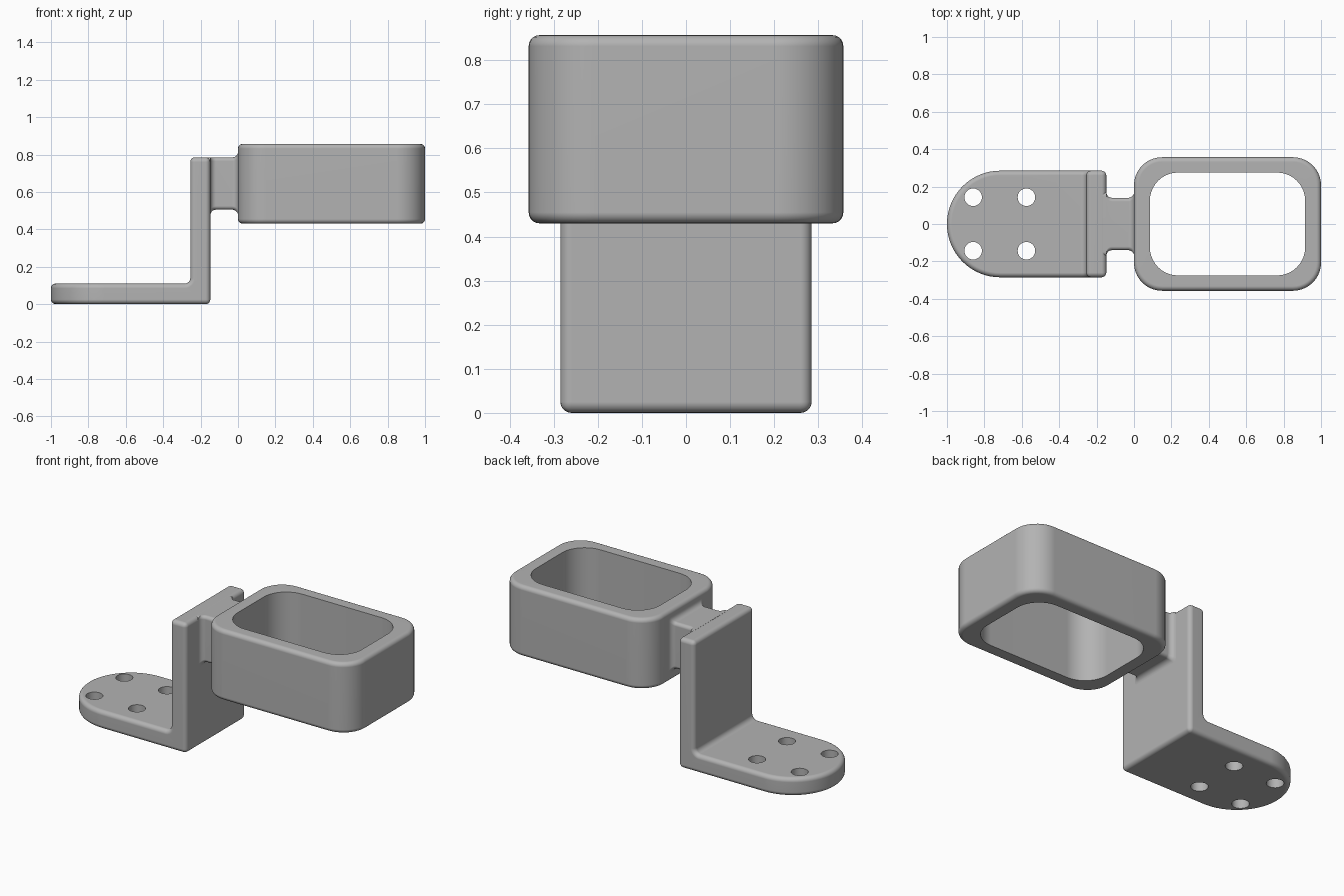
import bpy, bmesh
from math import sin, cos, pi
from mathutils import Vector

if "Cube" in bpy.data.objects:
    bpy.data.objects.remove(bpy.data.objects["Cube"])

EDGE = 0.025      # rounding of outer edges
FILLET = 0.03     # inside corner radius
PLATE_HALF = 0.285

grey = bpy.data.materials.new("mid grey")
grey.use_nodes = True
grey.diffuse_color = (0.45, 0.45, 0.45, 1)
grey.node_tree.nodes["Principled BSDF"].inputs["Base Color"].default_value = (0.45, 0.45, 0.45, 1)


def make(name, bm):
    bmesh.ops.recalc_face_normals(bm, faces=bm.faces)
    mesh = bpy.data.meshes.new(name)
    bm.to_mesh(mesh)
    bm.free()
    mesh.materials.append(grey)
    obj = bpy.data.objects.new(name, mesh)
    bpy.context.collection.objects.link(obj)
    return obj


def finish(obj):
    """Apply modifiers, smooth the rounded faces and keep the flats flat."""
    bpy.ops.object.select_all(action='DESELECT')
    obj.select_set(True)
    bpy.context.view_layer.objects.active = obj
    if obj.modifiers:
        bpy.ops.object.convert(target='MESH')
    bpy.ops.object.shade_smooth_by_angle(angle=pi / 5)
    weighted = obj.modifiers.new("flat_faces", 'WEIGHTED_NORMAL')
    weighted.keep_sharp = True


def rounded_rect(hx, hy, r, steps):
    pts = []
    for q, (sx, sy) in enumerate([(1, 1), (-1, 1), (-1, -1), (1, -1)]):
        for i in range(steps + 1):
            a = (q + i / steps) * pi / 2
            pts.append((sx * (hx - r) + r * cos(a), sy * (hy - r) + r * sin(a)))
    return pts


def loft(sections, closed):
    bm = bmesh.new()
    rings = [[bm.verts.new(p) for p in s] for s in sections]
    n = len(rings[0])
    for k in range(len(rings) if closed else len(rings) - 1):
        a, b = rings[k], rings[(k + 1) % len(rings)]
        for i in range(n):
            j = (i + 1) % n
            bm.faces.new((a[i], a[j], b[j], b[i]))
    if not closed:
        bm.faces.new(rings[0])
        bm.faces.new(rings[-1])
    return bm


# L-shaped bracket: side profile with a filleted inside corner
back, front, thick, top = -0.255, -0.148, 0.11, 0.785
profile = [(-1, 0), (front, 0), (front, top), (back, top)]
for i in range(7):
    a = i / 6 * pi / 2
    profile.append((back - FILLET + FILLET * cos(a), thick + FILLET - FILLET * sin(a)))
profile.append((-1, thick))
bm = bmesh.new()
face = bm.faces.new([bm.verts.new((x, -PLATE_HALF, z)) for x, z in profile])
ext = bmesh.ops.extrude_face_region(bm, geom=[face])
bmesh.ops.translate(bm, vec=(0, 2 * PLATE_HALF, 0),
                    verts=[v for v in ext["geom"] if isinstance(v, bmesh.types.BMVert)])
bmesh.ops.recalc_face_normals(bm, faces=bm.faces)

# Half-round end of the mounting plate
corners = [e for e in bm.edges if all(v.co.x < -0.99 for v in e.verts)
           and abs(e.verts[0].co.z - e.verts[1].co.z) > 0.05]
bmesh.ops.bevel(bm, geom=corners, offset=PLATE_HALF - 0.0002, offset_type='OFFSET',
                segments=16, profile=0.5, affect='EDGES', clamp_overlap=False)
bmesh.ops.remove_doubles(bm, verts=bm.verts, dist=0.001)
bracket = make("mounting_bracket", bm)
bevel = bracket.modifiers.new("rounded_edges", 'BEVEL')
bevel.width = EDGE
bevel.segments = 5
bevel.limit_method = 'ANGLE'
bevel.angle_limit = pi / 4
bevel.use_clamp_overlap = False

# Four screw holes
bm = bmesh.new()
for x in (-0.86, -0.575):
    for y in (-0.143, 0.143):
        drill = bmesh.ops.create_cone(bm, cap_ends=True, segments=32,
                                      radius1=0.047, radius2=0.047, depth=0.4)
        bmesh.ops.translate(bm, verts=drill["verts"], vec=(x, y, 0.05))
cutter = make("screw_hole_cutter", bm)
cutter.hide_render = True
cut = bracket.modifiers.new("screw_holes", 'BOOLEAN')
cut.operation = 'DIFFERENCE'
cut.solver = 'EXACT'
cut.object = cutter
finish(bracket)
bpy.data.objects.remove(cutter)

# Open holder ring: rounded outer rims, straight inner wall
low, high = 0.43, 0.857
levels = []
for i in range(6):
    a = i / 5 * pi / 2
    levels.append((EDGE * (1 - sin(a)), low + EDGE * (1 - cos(a))))
levels += [(inset, low + high - z) for inset, z in reversed(levels)]
sections = [[(x + 0.5, y, z) for x, y in rounded_rect(0.5 - d, 0.357 - d, 0.15 - d, 10)]
            for d, z in levels]
for z in (high, low):
    sections.append([(x + 0.5, y, z) for x, y in rounded_rect(0.415, 0.275, 0.15, 10)])
finish(make("holder_ring", loft(sections, True)))

# Connecting neck, flared where it meets the bracket and the ring
flares = [(front - 0.02, FILLET, 0), (0.02, FILLET, FILLET)]
wall_end, ring_end = [], []
for i in range(7):
    a = i / 6 * pi / 2
    grow = FILLET * (1 - sin(a))
    run = FILLET * (1 - cos(a))
    wall_end.append((front + run, grow, 0))
    ring_end.append((-run, grow, grow))
stations = flares[:1] + wall_end + ring_end[::-1] + flares[1:]
sections = []
for x, grow, rise in stations:
    bottom, upper = 0.505 - grow, 0.785 + rise
    outline = rounded_rect(0.14 + grow, (upper - bottom) / 2, 0.02, 4)
    sections.append([(x, y, z + (upper + bottom) / 2) for y, z in outline])
finish(make("connecting_neck", loft(sections, False)))
